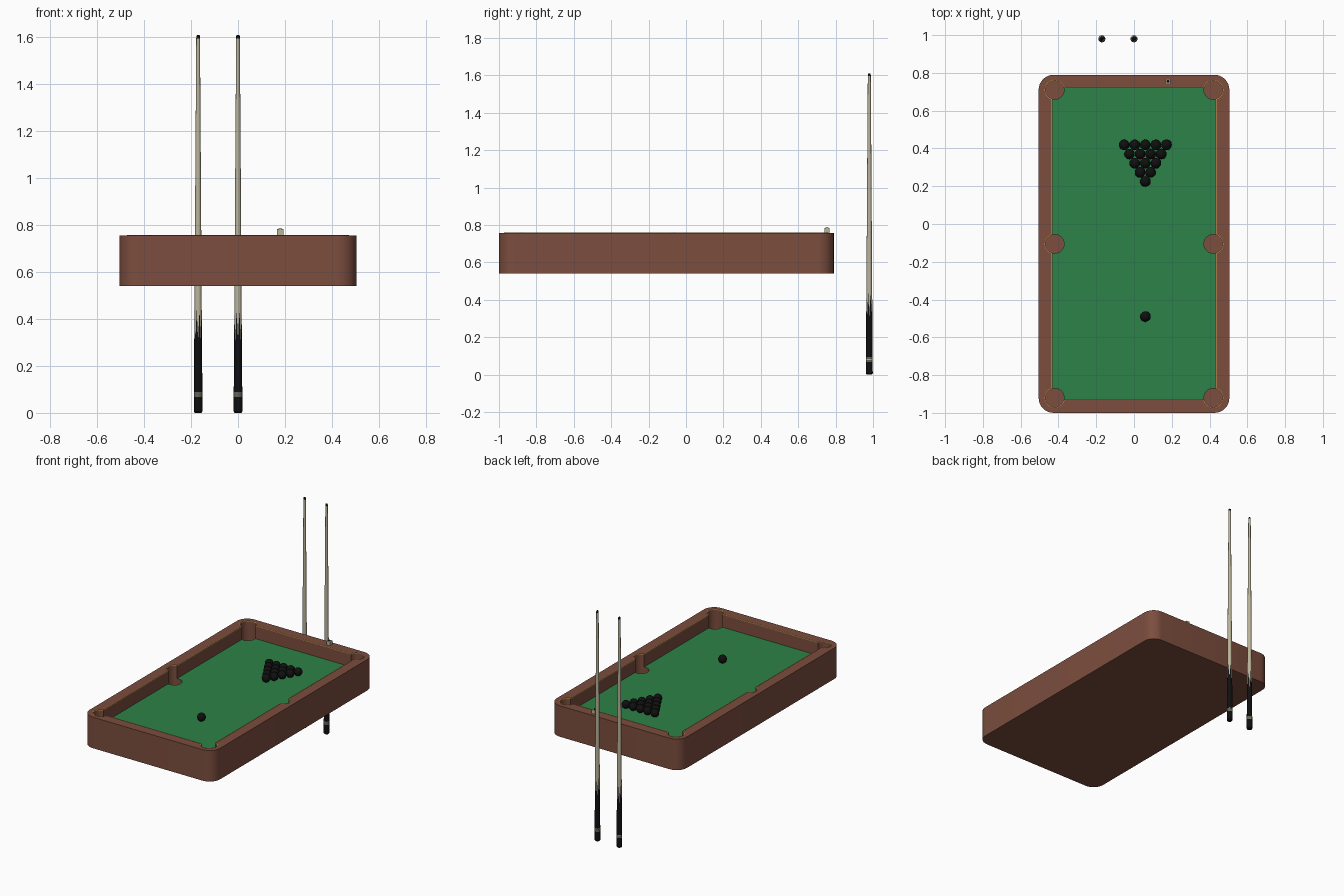
import bpy, bmesh, math

if "Cube" in bpy.data.objects:
    bpy.data.objects.remove(bpy.data.objects["Cube"])

RIM, BASE, BED = 0.757, 0.54, 0.665      # rim top, underside, felt height
CY = -0.105                              # table centre in y


def material(name, rgb):
    m = bpy.data.materials.new(name)
    m.diffuse_color = (*rgb, 1)
    m.use_nodes = True
    m.node_tree.nodes["Principled BSDF"].inputs["Base Color"].default_value = m.diffuse_color
    return m


WOOD = material("brown wood", (0.20, 0.075, 0.048))
FELT = material("green felt", (0.027, 0.225, 0.065))
GOLD = material("gold trim", (0.70, 0.40, 0.11))
BLACK = material("black", (0.005, 0.005, 0.005))
BEIGE = material("pale wood", (0.50, 0.46, 0.33))


def finish(ob, name, *mats):
    ob.name = name
    for m in mats:
        ob.data.materials.append(m)
    return ob


def smooth(ob, angle=30):
    bpy.ops.object.select_all(action='DESELECT')
    ob.select_set(True)
    bpy.context.view_layer.objects.active = ob
    bpy.ops.object.shade_smooth_by_angle(angle=math.radians(angle))


def box(x, y, z0, z1, sx, sy):
    bpy.ops.mesh.primitive_cube_add(size=1, location=(x, y, (z0 + z1) / 2))
    ob = bpy.context.object
    ob.scale = (sx, sy, z1 - z0)
    bpy.ops.object.transform_apply(location=False, rotation=False, scale=True)
    return ob


def cylinder(x, y, z0, z1, r, n=32):
    bpy.ops.mesh.primitive_cylinder_add(vertices=n, radius=r, depth=z1 - z0,
                                        location=(x, y, (z0 + z1) / 2))
    return bpy.context.object


def boolean(ob, tool, op):
    mod = ob.modifiers.new("cut", 'BOOLEAN')
    mod.operation, mod.object, mod.solver = op, tool, 'EXACT'
    bpy.context.view_layer.objects.active = ob
    bpy.ops.object.modifier_apply(modifier=mod.name)
    bpy.data.objects.remove(tool)


POCKETS = [(sx * 0.42, CY + dy) for sx in (-1, 1) for dy in (-0.815, 0, 0.815)]


def field(grow, z0, z1):
    return box(0, CY, z0, z1, 0.866 + 2 * grow, 1.65 + 2 * grow)


def hollow(ob, grow, bed, pit):
    """Cut the playing field and the six pockets out of an object."""
    boolean(ob, field(grow, bed, 1), 'DIFFERENCE')
    for x, y in POCKETS:
        boolean(ob, cylinder(x, y, pit, 1, 0.05 + grow), 'DIFFERENCE')


# table body with rounded corners, sunken felt bed and pockets
body = finish(box(0, CY, BASE, RIM, 1.01, 1.79), "table_body", WOOD, FELT)
bm = bmesh.new()
bm.from_mesh(body.data)
upright = [e for e in bm.edges if abs(e.verts[0].co.z - e.verts[1].co.z) > 0.1]
bmesh.ops.bevel(bm, geom=upright, offset=0.08, segments=8, profile=0.5, affect='EDGES')
bm.to_mesh(body.data)
bm.free()
hollow(body, 0, BED, 0.61)
for p in body.data.polygons:
    height = p.center.z + body.location.z
    p.material_index = int(p.normal.z > 0.9 and abs(height - BED) < 0.004)
smooth(body)

# gold line following the inner edge of the rim
trim = finish(field(0.003, RIM - 0.004, RIM + 0.0015), "rim_trim", GOLD)
for x, y in POCKETS:
    boolean(trim, cylinder(x, y, RIM - 0.004, RIM + 0.0015, 0.053), 'UNION')
hollow(trim, -0.001, 0.6, 0.6)

# racked balls and the lone ball
R = 0.028
spots = [(0.06 + (i - row / 2) * 2 * R, 0.225 + row * R * math.sqrt(3))
         for row in range(5) for i in range(row + 1)] + [(0.06, -0.49)]
for n, (x, y) in enumerate(spots):
    bpy.ops.mesh.primitive_uv_sphere_add(segments=20, ring_count=12, radius=R,
                                         location=(x, y, BED + R))
    smooth(finish(bpy.context.object, f"ball_{n + 1}", BLACK), 60)


# cues: lathed profile of (height, radius, material of the band above it)
PROFILE = [(0.0, 0.014, 0), (0.006, 0.0185, 0), (0.070, 0.0183, 1), (0.074, 0.0183, 0),
           (0.078, 0.0183, 1), (0.082, 0.0183, 0), (0.086, 0.0183, 1), (0.090, 0.0183, 0),
           (0.31, 0.0165, 2), (0.44, 0.0155, 1), (1.0, 0.012, 1),
           (1.595, 0.008, 0), (1.607, 0.0075, 0), (1.61, 0.005, 0)]


def cue(name, x, y, sides=16):
    bm = bmesh.new()
    rings = [[bm.verts.new((r * math.cos(i * math.tau / sides),
                            r * math.sin(i * math.tau / sides), z))
              for i in range(sides)] for z, r, _ in PROFILE]
    bm.faces.new(rings[0][::-1])
    bm.faces.new(rings[-1])
    for (low, high), (_, _, mat) in zip(zip(rings, rings[1:]), PROFILE):
        for i in range(sides):
            j = (i + 1) % sides
            a, b, c, d = low[i], low[j], high[j], high[i]
            if mat < 2:
                bm.faces.new((a, b, c, d)).material_index = mat
            elif i % 2 == 0:             # black points running into the pale shaft
                bm.faces.new((a, b, c))
                bm.faces.new((a, c, d)).material_index = 1
            else:
                bm.faces.new((a, b, d))
                bm.faces.new((b, c, d)).material_index = 1
    me = bpy.data.meshes.new(name)
    bm.to_mesh(me)
    bm.free()
    ob = bpy.data.objects.new(name, me)
    bpy.context.collection.objects.link(ob)
    ob.location = (x, y, 0)
    smooth(finish(ob, name, BLACK, BEIGE))


cue("left_cue", -0.17, 0.98)
cue("right_cue", 0.0, 0.98)

# chalk cube on the back rim
finish(box(0.18, 0.755, RIM, 0.784, 0.027, 0.027), "chalk", BEIGE)
finish(cylinder(0.18, 0.755, 0.783, 0.785, 0.008, 16), "chalk_hollow", BLACK)
